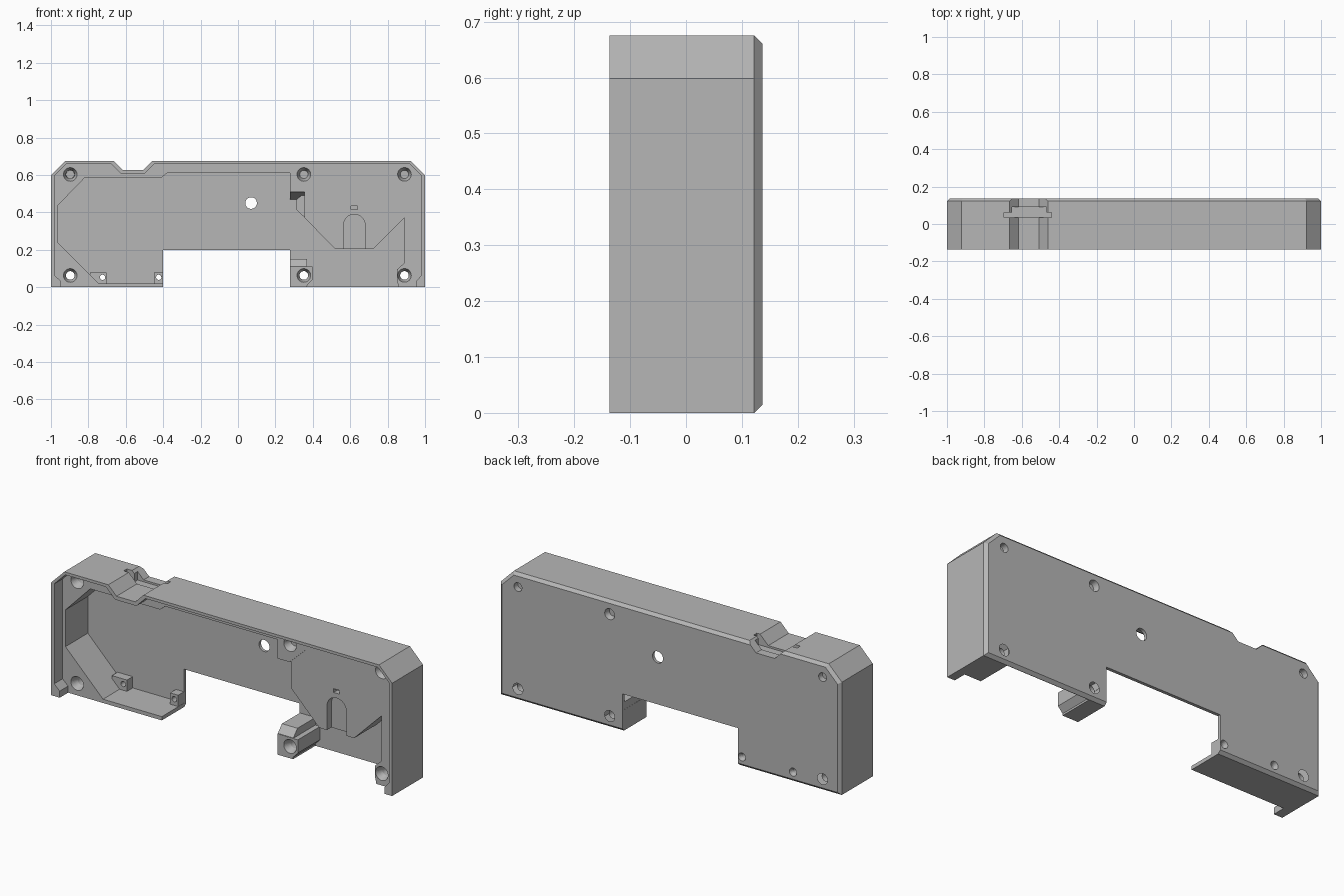
import bpy, bmesh, math
from mathutils import Matrix

cube = bpy.data.objects.get("Cube")
if cube:
    bpy.data.objects.remove(cube, do_unlink=True)

grey = bpy.data.materials.new("plain_grey")
grey.use_nodes = True
colour = (0.47, 0.47, 0.47, 1)
grey.diffuse_color = colour
grey.node_tree.nodes["Principled BSDF"].inputs["Base Color"].default_value = colour

FRONT, CHAMFER, BACK = -0.137, 0.122, 0.137
STEP, FLOOR = -0.067, 0.12


def finish(name, bm):
    bmesh.ops.recalc_face_normals(bm, faces=bm.faces)
    mesh = bpy.data.meshes.new(name)
    bm.to_mesh(mesh)
    bm.free()
    mesh.materials.append(grey)
    obj = bpy.data.objects.new(name, mesh)
    bpy.context.collection.objects.link(obj)
    return obj


def loft(name, rings):
    """Closed solid through matching rings of 3D points."""
    bm = bmesh.new()
    loops = [[bm.verts.new(p) for p in ring] for ring in rings]
    n = len(loops[0])
    for a, b in zip(loops, loops[1:]):
        for i in range(n):
            j = (i + 1) % n
            bm.faces.new((a[i], a[j], b[j], b[i]))
    bm.faces.new(loops[0])
    bm.faces.new(loops[-1])
    return finish(name, bm)


def prism(name, outline, y0, y1):
    return loft(name, [[(x, y, z) for x, z in outline] for y in (y0, y1)])


def side_prism(name, outline, x0, x1):
    return loft(name, [[(x, y, z) for y, z in outline] for x in (x0, x1)])


def box(name, x0, x1, y0, y1, z0, z1):
    return prism(name, [(x0, z0), (x1, z0), (x1, z1), (x0, z1)], y0, y1)


def cone(name, x, z, r0, r1, y0, y1):
    """Round cutter along y, radius r0 at y0 and r1 at y1."""
    bm = bmesh.new()
    bmesh.ops.create_cone(bm, cap_ends=True, segments=32, radius1=r0, radius2=r1, depth=y1 - y0,
                          matrix=Matrix.Translation((x, (y0 + y1) / 2, z))
                          @ Matrix.Rotation(-math.pi / 2, 4, 'X'))
    return finish(name, bm)


def combine(target, other, operation='DIFFERENCE'):
    mod = target.modifiers.new("combine", 'BOOLEAN')
    mod.operation, mod.solver, mod.object = operation, 'EXACT', other
    bpy.context.view_layer.update()
    result = bpy.data.meshes.new_from_object(target.evaluated_get(bpy.context.evaluated_depsgraph_get()))
    target.modifiers.clear()
    target.data = result
    bpy.data.objects.remove(other, do_unlink=True)


def body(inset):
    a, top, c = 1 - inset, 0.675 - inset, 0.077 - inset * 0.4
    return [(-a, inset), (-a, top - c), (-a + c, top), (a - c, top), (a, top - c), (a, inset)]


# Outer body with a chamfered back rim
shell = loft("housing_shell", [[(x, y, z) for x, z in body(i)]
             for y, i in ((FRONT, 0), (CHAMFER, 0), (BACK, 0.015))])

# Bottom opening and top notch
combine(shell, box("opening", -0.4, 0.278, -1, 1, -0.1, 0.2))
combine(shell, prism("notch", [(-0.715, 0.725), (-0.617, 0.627), (-0.507, 0.627), (-0.409, 0.725)], -1, 1))

# Shallow front recess inside the thin rim
combine(shell, prism("front_recess", [
    (-0.982, 0.065), (-0.982, 0.595), (-0.917, 0.66), (-0.68, 0.66), (-0.625, 0.607), (-0.5, 0.607),
    (-0.447, 0.66), (0.917, 0.66), (0.982, 0.595), (0.982, 0.065), (0.955, 0.035), (0.955, -0.1),
    (-0.95, -0.1), (-0.95, 0.035)], -0.3, STEP))

# Deep pocket, leaving the corner bosses and the raised block
combine(shell, prism("deep_pocket", [
    (-0.965, 0.24), (-0.965, 0.435), (-0.82, 0.585), (-0.41, 0.585), (-0.38, 0.61), (0.278, 0.61),
    (0.278, 0.51), (0.356, 0.51), (0.356, 0.37), (0.52, 0.205), (0.725, 0.205), (0.89, 0.37),
    (0.89, 0.13), (0.85, 0.095), (0.85, 0.04), (0.88, -0.1), (0.37, -0.1), (0.37, 0.01),
    (0.398, 0.04), (0.398, 0.11), (0.26, 0.11), (-0.3, 0.11), (-0.3, 0.02), (-0.745, 0.02)],
    -0.3, FLOOR))

# Raised block: thin face recess, arched slot and small slit
combine(shell, prism("block_face", [
    (0.35, 0.51), (0.44, 0.595), (0.805, 0.595), (0.89, 0.51), (0.89, 0.37), (0.72, 0.2),
    (0.52, 0.2), (0.35, 0.37)], -0.3, STEP + 0.005))
arch = [(0.622 + 0.057 * math.cos(t * math.pi / 16), 0.333 + 0.057 * math.sin(t * math.pi / 16))
        for t in range(17)]
combine(shell, prism("arched_slot", arch + [(0.565, 0.15), (0.679, 0.15)], -0.3, -0.025))
combine(shell, box("slit", 0.605, 0.64, -0.3, -0.03, 0.415, 0.435))

# Supports for the post, the boss and the block, and two small mounts
deep = FLOOR + 0.008
supports = [
    side_prism("post_gusset", [(deep, 0.08), (deep, 0.15), (-0.03, 0.15), (STEP + 0.002, 0.112),
                               (STEP + 0.002, 0.08)], 0.279, 0.37),
    side_prism("boss_gusset", [(STEP + 0.002, 0.512), (deep, 0.466), (deep, 0.53),
                               (STEP + 0.002, 0.53)], 0.279, 0.37),
    prism("block_tab", [(0.313, 0.413), (0.313, 0.468), (0.37, 0.52), (0.37, 0.36)], 0.03, deep),
    box("outer_mount", -0.79, -0.702, 0.072, deep, 0.01, 0.08),
    box("inner_mount", -0.448, -0.401, 0.072, deep, 0.01, 0.08)]
for part in supports:
    combine(shell, part, 'UNION')

# Cross slot at the back of the notch
combine(shell, box("wide_slot", -0.695, -0.44, 0.035, 0.062, 0.617, 0.8))
combine(shell, box("narrow_slot", -0.652, -0.468, 0.05, 0.09, 0.617, 0.8))

# Countersunk screw holes
for x in (-0.897, 0.352, 0.89):
    for z in (0.063, 0.603):
        combine(shell, cone("hole", x, z, 0.023, 0.023, -0.3, 0.3))
        combine(shell, cone("countersink", x, z, 0.038, 0.022, STEP - 0.004, STEP + 0.04))
        combine(shell, cone("back_bore", x, z, 0.022, 0.03, BACK - 0.03, BACK + 0.004))

# Centre hole and mount holes
for x, z, r in ((0.07, 0.45, 0.031), (-0.724, 0.053, 0.014), (-0.424, 0.053, 0.014)):
    combine(shell, cone("hole", x, z, r, r, -0.3, 0.3))
for x in (-0.724, -0.424):
    combine(shell, cone("back_bore", x, 0.053, 0.014, 0.022, BACK - 0.02, BACK + 0.002))

for face in shell.data.polygons:
    face.use_smooth = False
    face.material_index = 0
